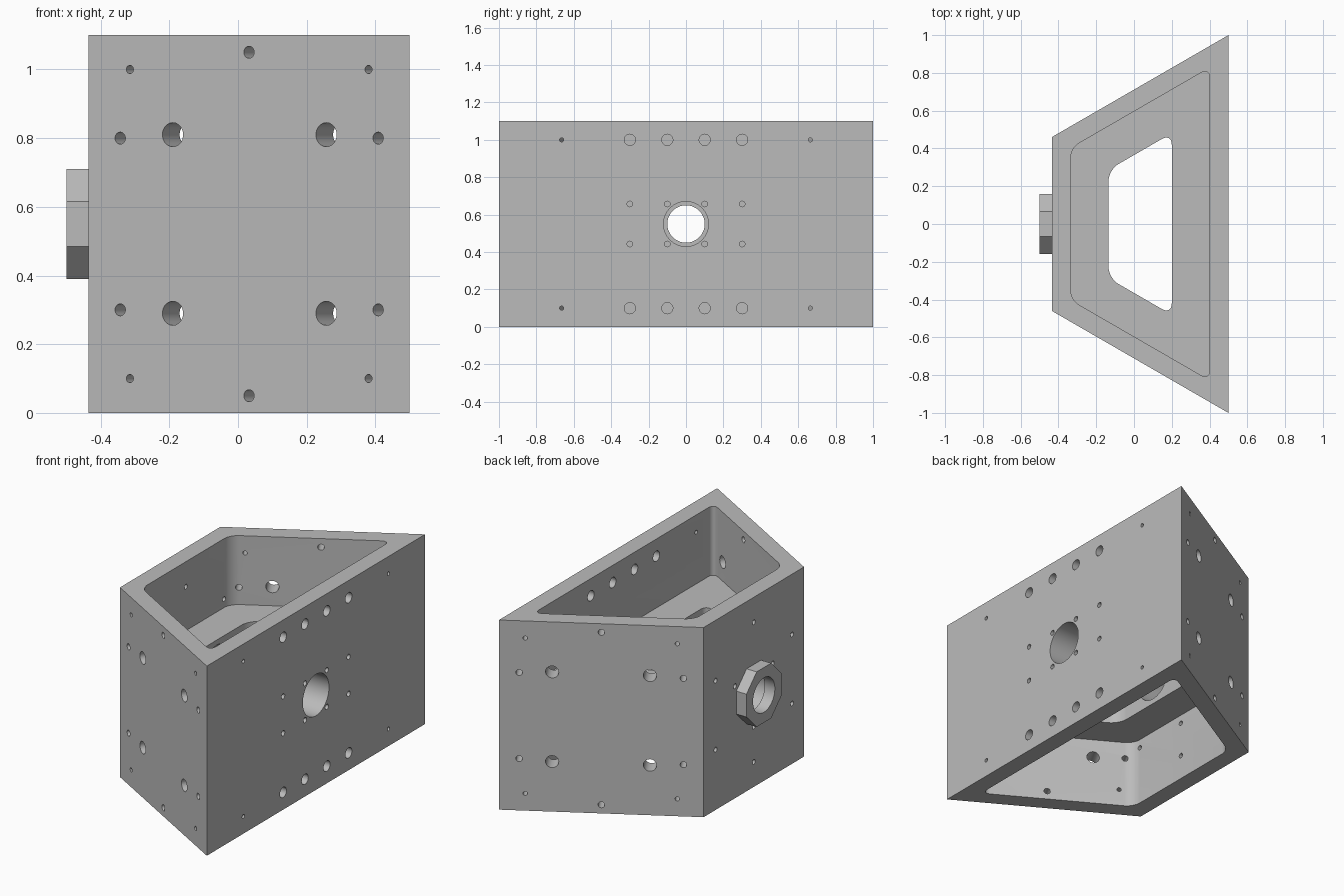
import bpy, bmesh, math
from mathutils import Vector, Matrix

if "Cube" in bpy.data.objects:
    bpy.data.objects.remove(bpy.data.objects["Cube"], do_unlink=True)

BACK, FRONT, HEIGHT, MID = -0.435, 0.5, 1.1, 0.55
SLOPE = math.tan(math.radians(30))

grey = bpy.data.materials.new("machined grey")
grey.use_nodes = True
grey.diffuse_color = (0.5, 0.5, 0.5, 1)
grey.node_tree.nodes["Principled BSDF"].inputs["Base Color"].default_value = (0.5, 0.5, 0.5, 1)


def make_object(name, bm):
    bmesh.ops.recalc_face_normals(bm, faces=bm.faces)
    mesh = bpy.data.meshes.new(name)
    bm.to_mesh(mesh)
    bm.free()
    mesh.materials.append(grey)
    obj = bpy.data.objects.new(name, mesh)
    bpy.context.collection.objects.link(obj)
    return obj


def side_y(x):
    """Half width of the body at x."""
    return 1 - (FRONT - x) * SLOPE


def trapezoid(name, inset, z0, z1, radius=0):
    """Trapezoid prism inset from the body outline, with rounded upright edges."""
    xa, xb = BACK + inset, FRONT - inset
    shrink = inset / math.cos(math.radians(30))
    ya, yb = side_y(xa) - shrink, side_y(xb) - shrink
    bm = bmesh.new()
    base = bm.faces.new([bm.verts.new((x, y, z0)) for x, y in
                         ((xa, -ya), (xb, -yb), (xb, yb), (xa, ya))])
    ext = bmesh.ops.extrude_face_region(bm, geom=[base])
    bmesh.ops.translate(bm, vec=(0, 0, z1 - z0),
                        verts=[g for g in ext["geom"] if isinstance(g, bmesh.types.BMVert)])
    if radius:
        upright = [e for e in bm.edges if abs(e.verts[0].co.z - e.verts[1].co.z) > 0.01]
        bmesh.ops.bevel(bm, geom=upright, offset=radius, offset_type='OFFSET',
                        segments=8, affect='EDGES', profile=0.5)
    return make_object(name, bm)


def drill(bm, point, direction, radius, depth=0.13, sides=20, lead=0.02):
    """Add a cylinder that starts just outside point and runs along direction."""
    d = Vector(direction).normalized()
    centre = Vector(point) + d * (depth - lead) / 2
    turn = d.to_track_quat('Z', 'Y').to_matrix().to_4x4()
    bmesh.ops.create_cone(bm, cap_ends=True, segments=sides, radius1=radius, radius2=radius,
                          depth=depth + lead, matrix=Matrix.Translation(centre) @ turn)


def cut(target, cutter):
    mod = target.modifiers.new("cut", 'BOOLEAN')
    mod.operation, mod.solver, mod.object = 'DIFFERENCE', 'EXACT', cutter
    bpy.context.view_layer.objects.active = target
    bpy.ops.object.modifier_apply(modifier=mod.name)
    bpy.data.objects.remove(cutter, do_unlink=True)


def smooth(obj):
    bpy.ops.object.select_all(action='DESELECT')
    obj.select_set(True)
    bpy.context.view_layer.objects.active = obj
    bpy.ops.object.shade_smooth_by_angle(angle=math.radians(25))


# Hollow body with a thick middle web
body = trapezoid("housing_body", 0, 0, HEIGHT)
cut(body, trapezoid("upper_pocket", 0.1, 0.7, 1.2, 0.05))
cut(body, trapezoid("lower_pocket", 0.1, -0.1, 0.4, 0.05))
cut(body, trapezoid("web_opening", 0.3, 0.3, 0.8, 0.06))

holes = bmesh.new()

# Main bore along x
drill(holes, (FRONT, 0, MID), (-1, 0, 0), 0.12, depth=0.97, sides=48)

# Wide wall: bolt rows, web screws and dowel holes
for s in (-1, 1):
    for y in (-0.3, -0.1, 0.1, 0.3):
        drill(holes, (FRONT, y, MID + s * 0.45), (-1, 0, 0), 0.03)
        drill(holes, (FRONT, y, MID + s * 0.107), (-1, 0, 0), 0.015)
    for y in (-0.665, 0.665):
        drill(holes, (FRONT, y, MID + s * 0.45), (-1, 0, 0), 0.011)

# Sloping walls: (x, height from the middle, radius)
pattern = [(-0.19, 0.26, 0.035), (0.257, 0.26, 0.035),
           (-0.343, 0.25, 0.0175), (0.408, 0.25, 0.0175),
           (0.032, 0.5, 0.0175),
           (-0.315, 0.45, 0.012), (0.38, 0.45, 0.012)]
for side in (-1, 1):
    for x, dz, r in pattern:
        for s in (-1, 1):
            drill(holes, (x, side * side_y(x), MID + s * dz),
                  (0.5, -side * math.cos(math.radians(30)), 0), r)

# Narrow wall: outer holes and three screws around the collar
for s in (-1, 1):
    drill(holes, (BACK, 0, MID + s * 0.405), (1, 0, 0), 0.014)
    for y in (-0.35, 0.35):
        drill(holes, (BACK, y, MID + s * 0.2), (1, 0, 0), 0.014)
for angle in (30, 150, 270):
    a = math.radians(angle)
    drill(holes, (BACK, 0.2 * math.cos(a), MID + 0.2 * math.sin(a)), (1, 0, 0), 0.014)

cut(body, make_object("drill_holes", holes))
smooth(body)

# Eight-sided collar on the narrow wall
bm = bmesh.new()
width = 0.065
bmesh.ops.create_cone(bm, cap_ends=True, segments=8, radius1=0.173, radius2=0.173, depth=width,
                      matrix=Matrix.Translation((BACK - width / 2, 0, MID))
                      @ Matrix.Rotation(math.pi / 2, 4, 'Y')
                      @ Matrix.Rotation(math.pi / 8, 4, 'Z'))
collar = make_object("bore_collar", bm)
bm = bmesh.new()
drill(bm, (-0.5, 0, MID), (1, 0, 0), 0.1, sides=48)
cut(collar, make_object("collar_bore", bm))
smooth(collar)
